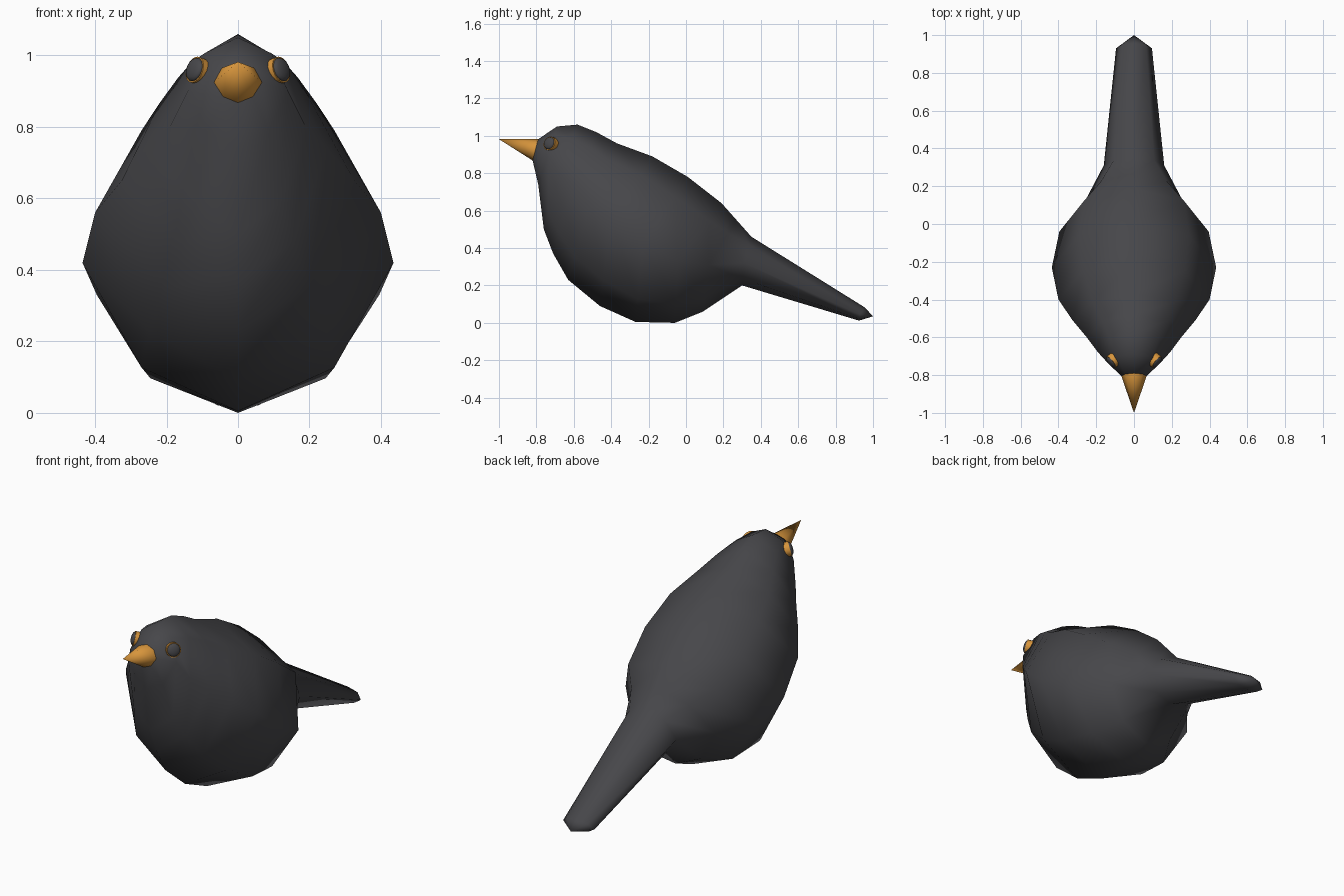
import bpy, bmesh, math
from mathutils import Vector

if "Cube" in bpy.data.objects:
    bpy.data.objects.remove(bpy.data.objects["Cube"])


def material(name, rgb):
    m = bpy.data.materials.new(name)
    m.diffuse_color = (*rgb, 1)
    m.use_nodes = True
    m.node_tree.nodes["Principled BSDF"].inputs["Base Color"].default_value = m.diffuse_color
    return m


FEATHER = material("charcoal feathers", (0.062, 0.062, 0.068))
ORANGE = material("orange", (0.68, 0.30, 0.045))


def finish(bm, name, mat, angle):
    bmesh.ops.recalc_face_normals(bm, faces=bm.faces)
    me = bpy.data.meshes.new(name)
    bm.to_mesh(me)
    bm.free()
    me.materials.append(mat)
    ob = bpy.data.objects.new(name, me)
    bpy.context.collection.objects.link(ob)
    bpy.ops.object.select_all(action='DESELECT')
    ob.select_set(True)
    bpy.context.view_layer.objects.active = ob
    bpy.ops.object.shade_smooth_by_angle(angle=math.radians(angle))
    return ob


def ring(bm, top, side, bottom):
    """Eight-sided section from its top, side and bottom points."""
    w, sy, sz = side
    def mix(p):
        return sy + 0.707 * (p[0] - sy), sz + 0.707 * (p[1] - sz)
    up, low = mix(top), mix(bottom)
    pts = [(0, *top), (w * 0.67, *up), side, (w * 0.62, *low), (0, *bottom),
           (-w * 0.62, *low), (-w, sy, sz), (-w * 0.67, *up)]
    return [bm.verts.new(p) for p in pts]


def bridge(bm, a, b):
    for i in range(8):
        j = (i + 1) % 8
        bm.faces.new((a[i], a[j], b[j], b[i]))


def fan(bm, a, tip):
    t = bm.verts.new(tip)
    for i in range(8):
        bm.faces.new((a[i], a[(i + 1) % 8], t))


# Body: sections from face to tail, each top (y, z), side (x, y, z), bottom (y, z)
FACE = ((-0.79, 0.982), (0.067, -0.805, 0.925), (-0.82, 0.868))
SECTIONS = [
    FACE,
    ((-0.69, 1.05), (0.14, -0.735, 0.90), (-0.79, 0.74)),
    ((-0.58, 1.06), (0.19, -0.68, 0.80), (-0.76, 0.50)),
    ((-0.48, 1.02), (0.25, -0.60, 0.74), (-0.71, 0.37)),
    ((-0.37, 0.96), (0.325, -0.51, 0.65), (-0.63, 0.23)),
    ((-0.18, 0.89), (0.40, -0.40, 0.56), (-0.46, 0.09)),
    ((0.01, 0.78), (0.435, -0.23, 0.42), (-0.27, 0.005)),
    ((0.19, 0.64), (0.395, -0.04, 0.33), (-0.06, 0.0)),
    ((0.27, 0.55), (0.26, 0.12, 0.31), (0.09, 0.06)),
    ((0.35, 0.46), (0.16, 0.31, 0.32), (0.30, 0.20)),
    ((0.955, 0.083), (0.095, 0.93, 0.045), (0.925, 0.012)),
]
bm = bmesh.new()
rings = [ring(bm, *s) for s in SECTIONS]
for a, b in zip(rings, rings[1:]):
    bridge(bm, a, b)
bm.faces.new(rings[0])
fan(bm, rings[-1], (0, 1.0, 0.035))
finish(bm, "body", FEATHER, 100)

# Beak: cone continuing from the face section
bm = bmesh.new()
base = ring(bm, *FACE)
bm.faces.new(base)
fan(bm, base, (0, -1.0, 0.982))
finish(bm, "beak", ORANGE, 60)

# Eyes: orange rim with a dark domed eyeball on each side
for s, label in ((1, "left"), (-1, "right")):
    n = Vector((0.75 * s, -0.6, 0.28)).normalized()
    c = Vector((0.12 * s, -0.73, 0.96))
    turn = n.to_track_quat('Z', 'Y').to_matrix().to_4x4()

    bm = bmesh.new()
    bmesh.ops.create_cone(bm, cap_ends=True, segments=16, radius1=0.038,
                          radius2=0.038, depth=0.04)
    bm.transform(turn)
    bmesh.ops.translate(bm, verts=bm.verts, vec=c - n * 0.018)
    finish(bm, label + "_eye_rim", ORANGE, 40)

    bm = bmesh.new()
    bmesh.ops.create_uvsphere(bm, u_segments=16, v_segments=8, radius=0.034)
    for v in bm.verts:
        v.co.z *= 0.4
    bm.transform(turn)
    bmesh.ops.translate(bm, verts=bm.verts, vec=c + n * 0.002)
    finish(bm, label + "_eye", FEATHER, 60)
